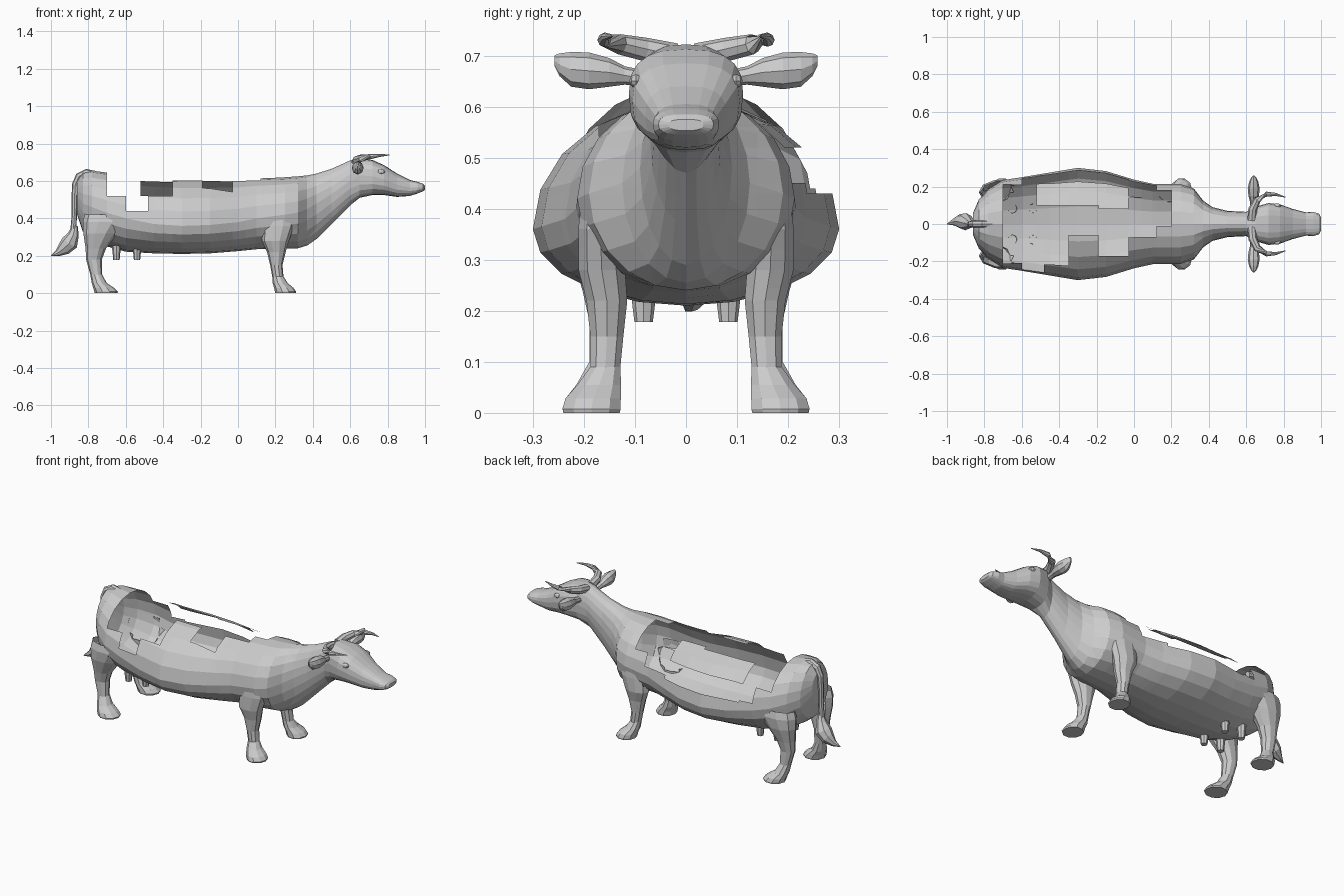
import bpy, bmesh, math
from mathutils import Vector


def add_object(name, bm):
    bmesh.ops.recalc_face_normals(bm, faces=bm.faces)
    me = bpy.data.meshes.new(name)
    bm.to_mesh(me)
    bm.free()
    ob = bpy.data.objects.new(name, me)
    bpy.context.collection.objects.link(ob)
    return ob


def loft(rings, start=True, end=True):
    bm = bmesh.new()
    vs = [[bm.verts.new(p) for p in r] for r in rings]
    n = len(rings[0])
    for a, b in zip(vs, vs[1:]):
        for i in range(n):
            j = (i + 1) % n
            bm.faces.new((a[i], a[j], b[j], b[i]))
    if start:
        bm.faces.new(vs[0])
    if end:
        bm.faces.new(vs[-1])
    return bm


def section(x, top, bot, mid, w, n=20, e=1.0):
    # upright cross-section with separate upper and lower heights
    pts = []
    for i in range(n):
        t = 2 * math.pi * i / n
        c, s = math.cos(t), math.sin(t)
        c = math.copysign(abs(c) ** e, c)
        s = math.copysign(abs(s) ** e, s)
        pts.append((x, w * c, mid + s * (top - mid if s > 0 else mid - bot)))
    return pts


# body shell: x, top, bottom, widest height, half width
stations = [
    (-0.86, .60, .42, .52, .06), (-0.83, .645, .33, .48, .13), (-0.78, .655, .29, .46, .185),
    (-0.70, .645, .25, .43, .235), (-0.60, .625, .222, .40, .25), (-0.45, .615, .213, .37, .275),
    (-0.30, .61, .21, .36, .30), (-0.15, .61, .213, .365, .283), (0.0, .61, .225, .38, .237),
    (0.10, .615, .235, .40, .215), (0.25, .62, .24, .42, .213), (0.32, .625, .24, .43, .19),
    (0.37, .63, .255, .45, .125), (0.42, .64, .29, .48, .09), (0.50, .665, .37, .53, .07),
    (0.60, .71, .47, .60, .065)]


def in_body(p):
    for a, b in zip(stations, stations[1:]):
        if a[0] <= p.x <= b[0]:
            t = (p.x - a[0]) / (b[0] - a[0])
            top, bot, mid, w = [u + (v - u) * t for u, v in zip(a[1:], b[1:])]
            h = top - mid if p.z > mid else mid - bot
            return (p.y / w) ** 2 + ((p.z - mid) / h) ** 2 < 0.9
    return False


def limb(name, rings, n=10):
    # stacked level rings: x, y, z, rx, ry; the part inside the hollow body is trimmed away
    bm = loft([[(x + rx * math.cos(2 * math.pi * i / n), y + ry * math.sin(2 * math.pi * i / n), z)
                for i in range(n)] for x, y, z, rx, ry in rings], False, True)
    z = rings[0][2]
    while z > .2:
        z -= .025
        bmesh.ops.bisect_plane(bm, geom=bm.verts[:] + bm.edges[:] + bm.faces[:], dist=1e-5,
                               plane_co=(0, 0, z), plane_no=(0, 0, 1))
    gone = [f for f in bm.faces if in_body(f.calc_center_median())]
    bmesh.ops.delete(bm, geom=gone, context='FACES')
    return add_object(name, bm)


def tube(name, pts, n=8):
    # tapered tube along a path: x, y, z, radius
    rings = []
    for k, p in enumerate(pts):
        c = Vector(p[:3])
        d = Vector(pts[min(k + 1, len(pts) - 1)][:3]) - Vector(pts[max(k - 1, 0)][:3])
        d.normalize()
        u = d.cross(Vector((0, 1, 0)) if abs(d.y) < 0.5 else Vector((0, 0, 1))).normalized()
        v = d.cross(u)
        rings.append([c + p[3] * (u * math.cos(2 * math.pi * i / n) + v * math.sin(2 * math.pi * i / n))
                      for i in range(n)])
    return add_object(name, loft(rings))


def ball(name, loc, scale):
    bm = bmesh.new()
    bmesh.ops.create_uvsphere(bm, u_segments=8, v_segments=6, radius=1)
    bmesh.ops.scale(bm, vec=scale, verts=bm.verts)
    bmesh.ops.translate(bm, vec=loc, verts=bm.verts)
    add_object(name, bm)


# open patches in the back: x range, y range, z range
bm = loft([section(*s) for s in stations], True, False)
holes = [
    (-0.70, -0.60, -.4, .4, .52, 1), (-0.60, -0.52, -.4, .4, .44, 1),
    (-0.52, -0.48, -.4, .1, .44, 1), (-0.48, -0.35, -.4, .1, .52, 1),
    (-0.35, -0.19, -.06, .1, .5, 1), (-0.19, -0.03, -.17, .08, .5, 1),
    (-0.03, 0.12, -.07, .14, .5, 1), (0.12, 0.20, -.01, .14, .5, 1),
    (-0.52, -0.03, .1, .4, .43, .52), (-0.03, 0.12, .1, .4, .45, .56), (0.04, 0.2, .1, .4, .52, 1)]
for axis in range(3):
    for v in sorted({h[2 * axis + k] for h in holes for k in (0, 1)}):
        co, no = Vector(), Vector()
        co[axis], no[axis] = v, 1
        bmesh.ops.bisect_plane(bm, geom=bm.verts[:] + bm.edges[:] + bm.faces[:],
                               dist=1e-5, plane_co=co, plane_no=no)


def in_hole(c):
    return any(h[0] < c.x < h[1] and h[2] < c.y < h[3] and h[4] < c.z < h[5] for h in holes)


bmesh.ops.delete(bm, geom=[f for f in bm.faces if in_hole(f.calc_center_median())], context='FACES')
add_object("body", bm)

# head and muzzle
head = [(0.60, .71, .47, .60, .065), (0.65, .722, .51, .63, .092), (0.72, .712, .525, .625, .112),
        (0.78, .685, .525, .61, .105), (0.85, .64, .515, .58, .08), (0.92, .605, .52, .565, .062),
        (0.96, .595, .533, .565, .065), (0.99, .585, .545, .565, .054), (1.0, .575, .553, .565, .034)]
add_object("head", loft([section(*s, e=1 if i == 0 else 0.75) for i, s in enumerate(head)], False, True))

for s, side in ((1, "left"), (-1, "right")):
    # legs with hooves sloping down to the toe
    limb("front_leg_" + side, [
        (.215, s * .168, .42, .08, .04), (.215, s * .168, .36, .085, .045), (.20, s * .165, .28, .072, .048),
        (.205, s * .155, .22, .05, .042), (.205, s * .155, .15, .033, .034), (.213, s * .158, .09, .03, .031),
        (.225, s * .17, .055, .04, .045), (.245, s * .182, .028, .052, .057), (.254, s * .185, .008, .057, .06),
        (.254, s * .185, 0, .055, .058)])
    limb("back_leg_" + side, [
        (-.70, s * .17, .42, .12, .06), (-.71, s * .17, .38, .12, .068), (-.735, s * .17, .32, .092, .06),
        (-.76, s * .16, .24, .055, .045), (-.77, s * .155, .18, .042, .036), (-.758, s * .16, .10, .032, .031),
        (-.742, s * .172, .055, .04, .045), (-.718, s * .182, .028, .056, .057), (-.705, s * .185, .008, .063, .06),
        (-.705, s * .185, 0, .061, .058)])
    # horn
    tube("horn_" + side, [
        (.63, s * .02, .70, .024), (.635, s * .08, .712, .023), (.66, s * .13, .722, .02),
        (.71, s * .16, .731, .014), (.76, s * .158, .737, .008), (.81, s * .143, .739, .002)])
    # ear, a flattened leaf
    ear = [(.08, .655, .018, .016), (.12, .661, .02, .018), (.15, .667, .028, .028), (.19, .67, .032, .036),
           (.225, .673, .025, .034), (.248, .682, .014, .022), (.258, .69, .004, .01)]
    add_object("ear_" + side, loft([[(.64 + rx * math.cos(math.pi * i / 4), s * y,
                                      z + rz * math.sin(math.pi * i / 4)) for i in range(8)]
                                    for y, z, rx, rz in ear]))
    # eye and nostril
    ball("eye_" + side, (.765, s * .098, .65), (.022, .013, .013))
    ball("nostril_" + side, (.98, s * .04, .573), (.014, .015, .01))
    # teats
    for x, place in ((-.65, "rear"), (-.54, "front")):
        limb("teat_%s_%s" % (place, side), [
            (x, s * .083, .255, .025, .026), (x, s * .083, .21, .02, .022), (x, s * .083, .178, .017, .018)], 8)

# tail and hair tuft
tube("tail", [(-.76, 0, .635, .018), (-.81, 0, .645, .02), (-.85, 0, .625, .02), (-.87, 0, .58, .018),
              (-.875, 0, .50, .015), (-.875, 0, .42, .014), (-.88, 0, .34, .016)])
tube("tail_tuft", [(-.87, 0, .36, .014), (-.88, .005, .315, .03), (-.90, .012, .27, .046),
                   (-.93, .015, .24, .038), (-.965, .01, .214, .018), (-1.0, 0, .20, .002)])
